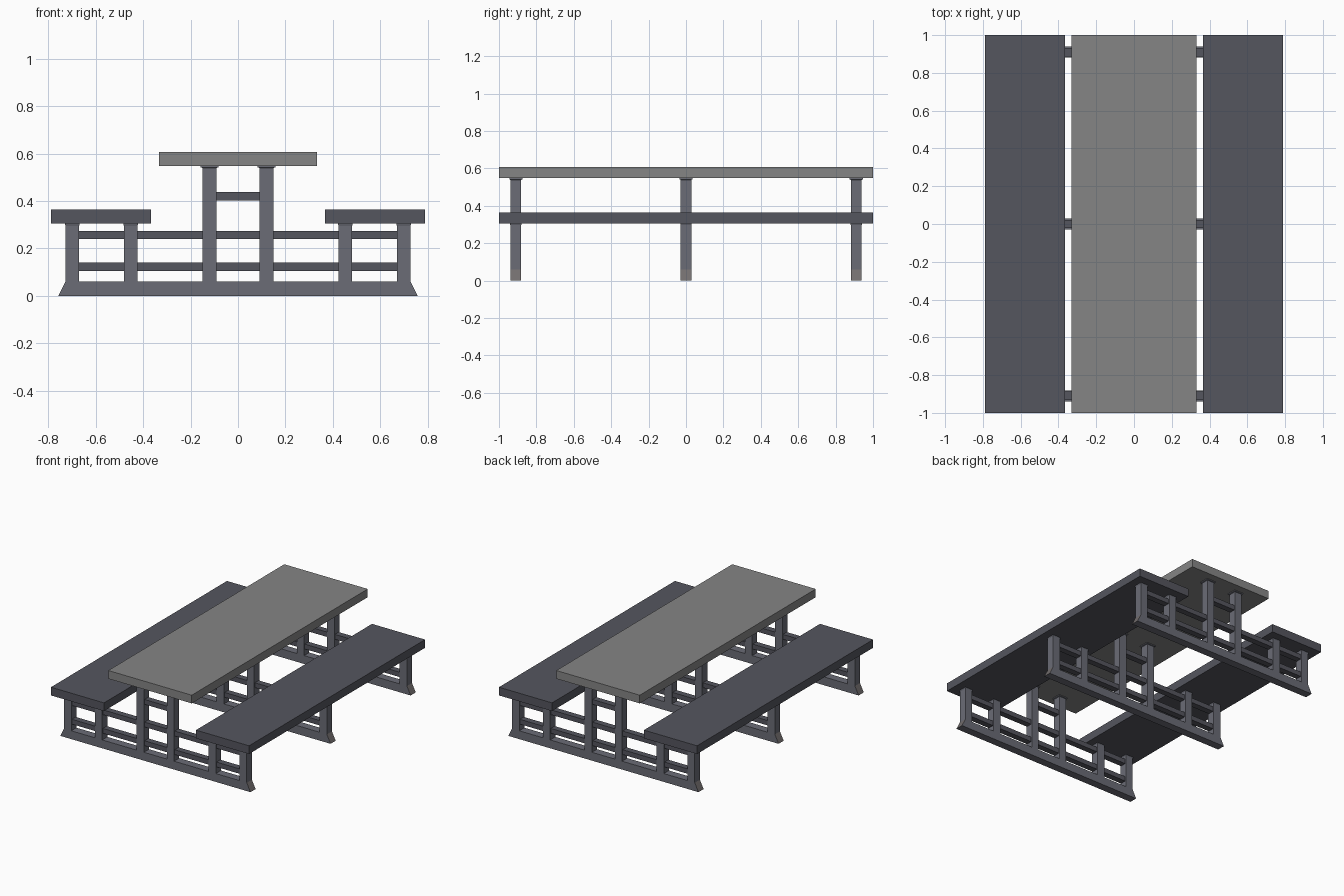
import bpy, bmesh

if "Cube" in bpy.data.objects:
    bpy.data.objects.remove(bpy.data.objects["Cube"])


def material(name, rgb):
    m = bpy.data.materials.new(name)
    m.diffuse_color = (*rgb, 1)
    m.use_nodes = True
    m.node_tree.nodes["Principled BSDF"].inputs["Base Color"].default_value = m.diffuse_color
    return m


TOP_GREY = material("top_grey", (0.235, 0.235, 0.235))
DARK = material("dark_slate", (0.09, 0.092, 0.113))
FRAME = material("frame_slate", (0.145, 0.15, 0.18))
END = material("beam_end_grey", (0.17, 0.155, 0.155))


def loft(name, cx, cy, sections, mat):
    """Stack rectangular sections (half_x, half_y, z) into one closed solid."""
    bm = bmesh.new()
    rings = [[bm.verts.new((cx + sx * hx, cy + sy * hy, z))
              for sx, sy in ((-1, -1), (1, -1), (1, 1), (-1, 1))]
             for hx, hy, z in sections]
    bm.faces.new(rings[0][::-1])
    bm.faces.new(rings[-1])
    for a, b in zip(rings, rings[1:]):
        for i in range(4):
            j = (i + 1) % 4
            bm.faces.new((a[i], a[j], b[j], b[i]))
    bm.normal_update()
    me = bpy.data.meshes.new(name)
    bm.to_mesh(me)
    bm.free()
    me.materials.append(mat)
    ob = bpy.data.objects.new(name, me)
    bpy.context.collection.objects.link(ob)
    return ob


def box(name, cx, cy, hx, hy, z0, z1, mat):
    return loft(name, cx, cy, [(hx, hy, z0), (hx, hy, z1)], mat)


def post(name, cx, cy, top, flare):
    # straight post with a thin cap plate
    h = 0.029
    loft(name, cx, cy, [(h, h, 0.06), (h, h, top - 0.009),
                        (h + flare, h + flare * 0.75, top - 0.006),
                        (h + flare, h + flare * 0.75, top)], FRAME)


# table top and the two bench seats
box("table_top", 0, 0, 0.332, 1, 0.548, 0.607, TOP_GREY)
for side, s in (("left", -1), ("right", 1)):
    box(f"seat_{side}", s * 0.577, 0, 0.211, 1, 0.306, 0.365, DARK)

# three identical trestle frames along the length
for place, y in (("front", -0.91), ("middle", 0), ("back", 0.91)):
    # ground beam with slanted ends in a warmer grey
    beam = loft(f"{place}_base_beam", 0, y,
                [(0.757, 0.029, 0), (0.727, 0.029, 0.06)], FRAME)
    beam.data.materials.append(END)
    for f in beam.data.polygons:
        if abs(f.normal.x) > 0.5:
            f.material_index = 1
    for side, s in (("left", -1), ("right", 1)):
        post(f"{place}_table_post_{side}", s * 0.12, y, 0.548, 0.008)
        post(f"{place}_inner_seat_post_{side}", s * 0.452, y, 0.306, 0.002)
        post(f"{place}_outer_seat_post_{side}", s * 0.698, y, 0.306, 0.002)
    # cross rails
    box(f"{place}_lower_rail", 0, y, 0.675, 0.022, 0.105, 0.14, DARK)
    box(f"{place}_middle_rail", 0, y, 0.675, 0.022, 0.239, 0.274, DARK)
    box(f"{place}_upper_rail", 0, y, 0.1, 0.022, 0.402, 0.437, DARK)
